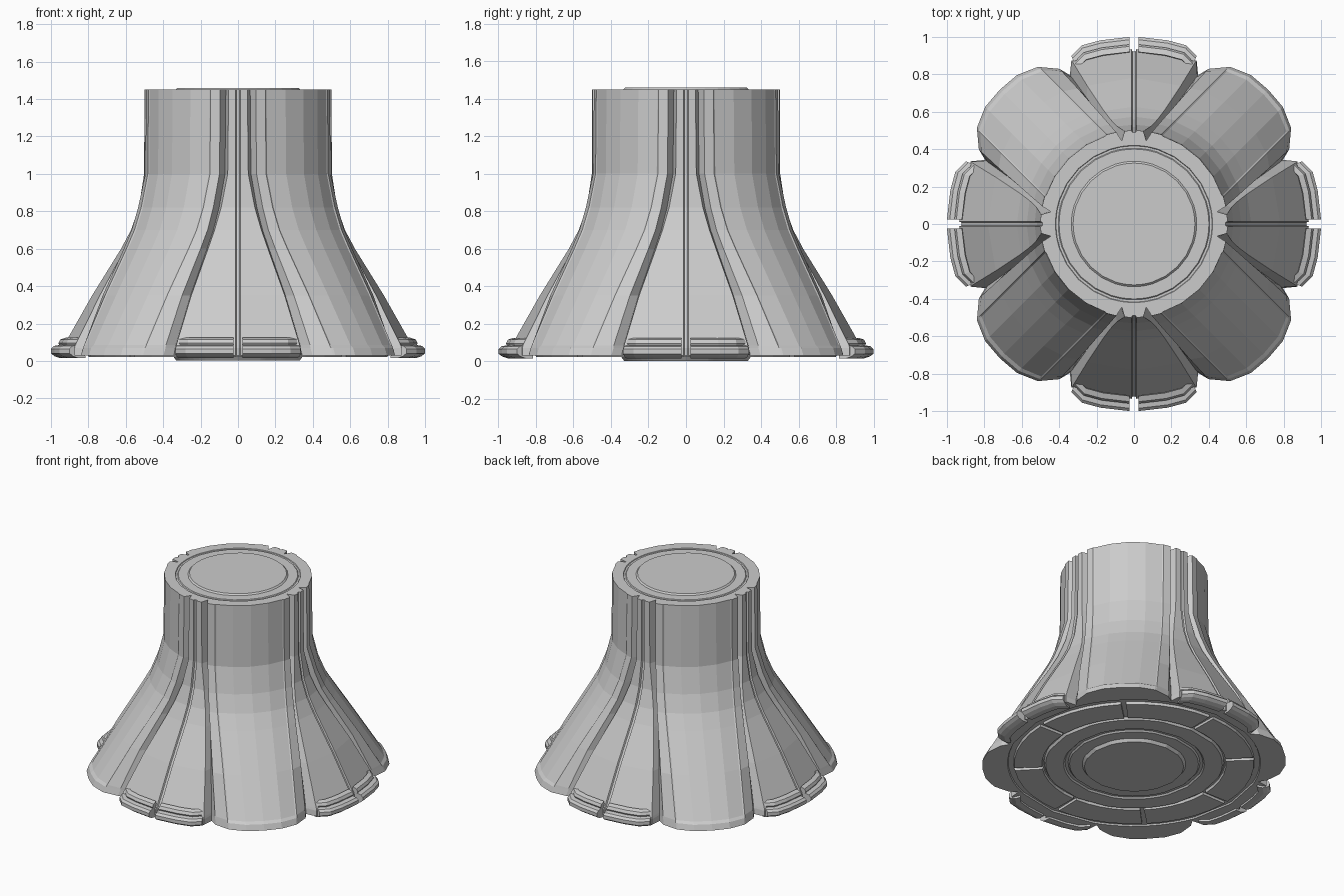
import bpy, bmesh, math
from mathutils import Vector, Matrix

if "Cube" in bpy.data.objects:
    bpy.data.objects.remove(bpy.data.objects["Cube"])

S2 = math.sqrt(2)


def make(name, rings, closed=True, cap=False):
    """Skin a list of equal-length point rings into one flat-shaded object."""
    bm = bmesh.new()
    vs = [[bm.verts.new(p) for p in r] for r in rings]
    n = len(vs[0])
    for a, b in zip(vs, vs[1:]):
        for i in range(n if closed else n - 1):
            j = (i + 1) % n
            bm.faces.new((a[i], a[j], b[j], b[i]))
    if cap:
        bm.faces.new(vs[0])
        bm.faces.new(vs[-1])
    bmesh.ops.recalc_face_normals(bm, faces=bm.faces)
    me = bpy.data.meshes.new(name)
    bm.to_mesh(me)
    bm.free()
    ob = bpy.data.objects.new(name, me)
    bpy.context.collection.objects.link(ob)
    return ob


def outline(z, rc, w, uc, pw, drop, inset, depth):
    """Flower-shaped section: four grooved fan panels and four wide petals."""
    def arc(x):
        return math.sqrt(rc * rc - x * x)

    def petal(v, d=0.0):
        u = math.sqrt(uc * uc - v * v) - drop * (v / pw) ** 4 - d
        return Vector(((u - v) / S2, (u + v) / S2))

    fan = [Vector((0, rc - .012)), Vector((.008, rc - .012)),
           Vector((.013, rc)), Vector((w, arc(w)))]
    lobe = [petal(pw), petal(.235), petal(.225, inset), petal(.12, inset), petal(0, inset)]
    mid = (fan[-1] + lobe[0]) / 2
    valley = mid * (1 - depth / mid.length)
    half = fan + [valley] + lobe
    # mirror across the diagonal to complete a quarter
    quarter = half + [Vector((p.y, p.x)) for p in reversed(half[1:-1])]
    pts = []
    for q in range(4):
        t = -q * math.pi / 2
        for p in quarter:
            pts.append(Vector((p.x * math.cos(t) - p.y * math.sin(t),
                               p.x * math.sin(t) + p.y * math.cos(t), z)))
    return pts


def circle_like(ring, r, z):
    return [Vector((p.x, p.y, 0)).normalized() * r + Vector((0, 0, z)) for p in ring]


# Flared column: z, fan radius, fan half width, petal radius, petal half width,
# petal edge drop, panel inset, valley depth
stations = [
    (.03, .935, .335, 1.015, .305, .10, 0, .06),
    (.07, .935, .335, 1.0, .305, .10, 0, .065),
    (.085, .93, .33, .988, .305, .09, .008, .065),
    (.35, .78, .25, .82, .30, .04, .008, .06),
    (.60, .625, .16, .66, .29, .02, .008, .05),
    (.70, .572, .125, .60, .287, .01, .008, .05),
    (.82, .53, .09, .55, .284, 0, .007, .05),
    (1.0, .502, .055, .505, .28, 0, .006, .05),
    (1.45, .50, .05, .50, .28, 0, .006, .05),
]
body = [outline(*s) for s in stations]
under = [(.002, .002), (.33, .002), (.345, .022), (.43, .022), (.44, .032),
         (.46, .032), (.47, .022), (.59, .022), (.60, .04), (.84, .04), (.845, .03)]
top = [(.42, 1.45), (.417, 1.445), (.405, 1.445), (.40, 1.45),
       (.335, 1.45), (.325, 1.46), (.002, 1.46)]
rings = ([circle_like(body[0], *c) for c in under] + body +
         [circle_like(body[-1], *c) for c in top])
make("flared_column", rings, cap=True)

# Paired feet at the end of each fan panel
path = [(.025, 1.0), (.18, .982), (.28, .955), (.335, .90)]
section = [(-.09, .015), (-.05, .015), (-.02, .025), (0, .04), (0, .065),
           (-.015, .08), (-.045, .085), (-.04, .095), (-.05, .115), (-.08, .125)]
for k in range(4):
    for side in (-1, 1):
        loops = []
        for x, y in path:
            p = Vector((x * side, y, 0))
            loops.append([p * (1 + d / p.length) + Vector((0, 0, z)) for d, z in section])
        foot = make(f"foot_{k}_{'left' if side < 0 else 'right'}", loops, cap=True)
        foot.data.transform(Matrix.Rotation(k * math.pi / 2, 4, 'Z'))

# Underside sector plates separated by narrow gaps
for k in range(8):
    loops = []
    for i in range(6):
        a = math.radians(k * 45 + 1.2 + i * 42.6 / 5)
        d = Vector((math.cos(a), math.sin(a), 0))
        loops.append([d * r + Vector((0, 0, z)) for r, z in
                      ((.61, .04), (.615, .022), (.80, .022), (.805, .04))])
    make(f"underside_plate_{k}", loops, closed=False, cap=True)
